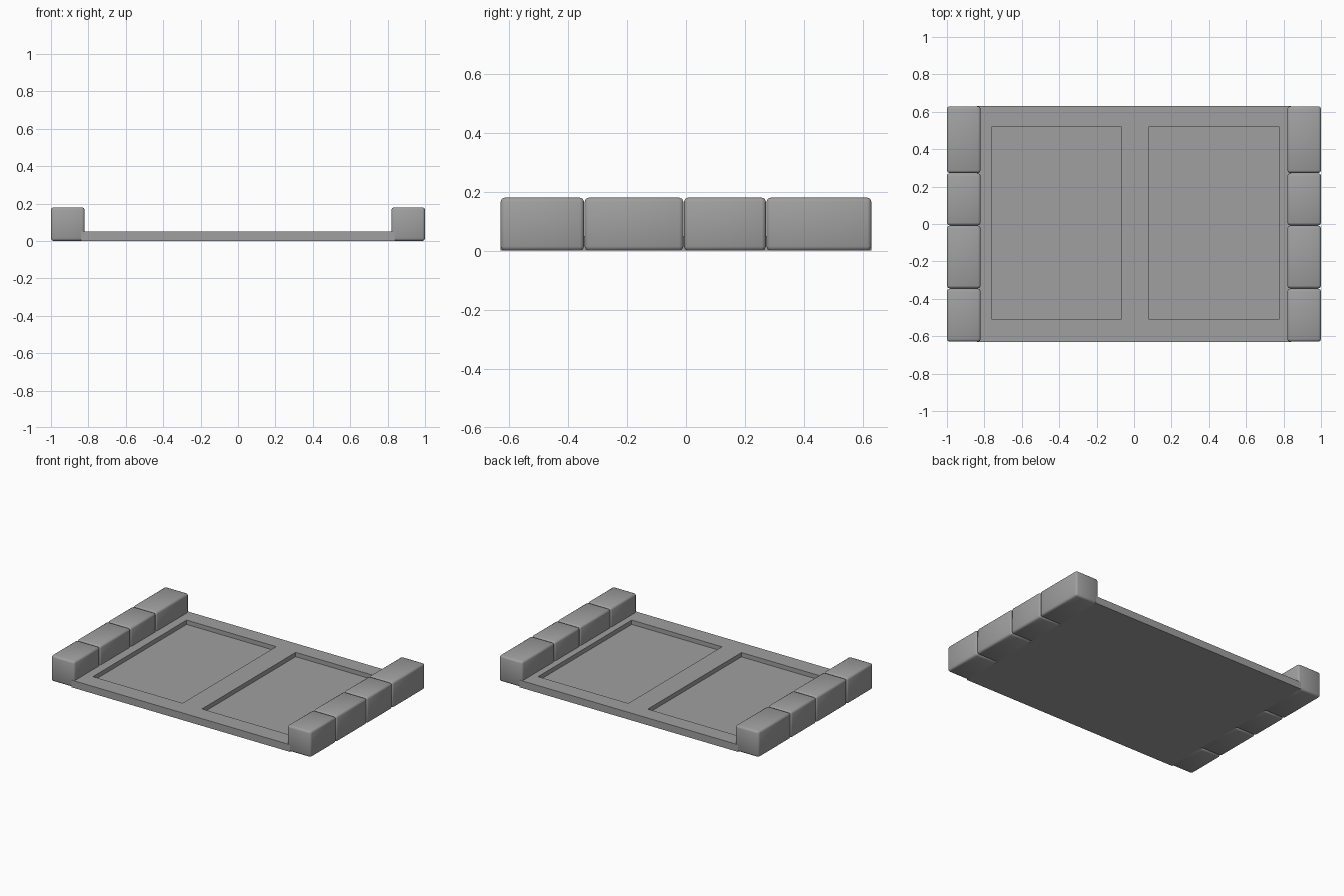
import bpy
import bmesh

if "Cube" in bpy.data.objects:
    bpy.data.objects.remove(bpy.data.objects["Cube"], do_unlink=True)

stone = bpy.data.materials.new("grey stone")
stone.use_nodes = True
GREY = (0.35, 0.35, 0.35, 1)
stone.diffuse_color = GREY
stone.node_tree.nodes["Principled BSDF"].inputs["Base Color"].default_value = GREY


def box_mesh(lo, hi):
    """A bmesh box between two corners."""
    bm = bmesh.new()
    bmesh.ops.create_cube(bm, size=1)
    for v in bm.verts:
        for i in range(3):
            v.co[i] = lo[i] if v.co[i] < 0 else hi[i]
    return bm


def finish(bm, name):
    bmesh.ops.recalc_face_normals(bm, faces=bm.faces[:])
    mesh = bpy.data.meshes.new(name)
    bm.to_mesh(mesh)
    bm.free()
    mesh.materials.append(stone)
    obj = bpy.data.objects.new(name, mesh)
    bpy.context.collection.objects.link(obj)
    return obj


# Floor slab with two sunken panels
HALF_Y, SLAB_TOP, PANEL_DEPTH = 0.63, 0.05, 0.03
PANELS_X = [(-0.76, -0.07), (0.08, 0.775)]
PANEL_Y = (-0.51, 0.52)
bm = box_mesh((-0.84, -HALF_Y, 0), (0.84, HALF_Y, SLAB_TOP))
cuts = [((x, 0, 0), (1, 0, 0)) for pair in PANELS_X for x in pair]
cuts += [((0, y, 0), (0, 1, 0)) for y in PANEL_Y]
for point, normal in cuts:
    bmesh.ops.bisect_plane(bm, geom=bm.verts[:] + bm.edges[:] + bm.faces[:],
                           plane_co=point, plane_no=normal)


def is_panel(face):
    c = face.calc_center_median()
    return (face.normal.z > 0.9 and PANEL_Y[0] < c.y < PANEL_Y[1]
            and any(a < c.x < b for a, b in PANELS_X))


bm.normal_update()
sunk = bmesh.ops.extrude_discrete_faces(bm, faces=[f for f in bm.faces if is_panel(f)])
for face in sunk["faces"]:
    bmesh.ops.translate(bm, verts=face.verts[:], vec=(0, 0, -PANEL_DEPTH))
finish(bm, "floor_slab")

# Rows of rounded blocks along both sides
JOINTS = [-HALF_Y, -0.345, -0.008, 0.272, HALF_Y]
for side, x0, x1 in (("right", -1, -0.82), ("left", 0.82, 1)):
    for i, (y0, y1) in enumerate(zip(JOINTS, JOINTS[1:])):
        bm = box_mesh((x0, y0 + 0.001, 0), (x1, y1 - 0.001, 0.18))
        bmesh.ops.bevel(bm, geom=bm.edges[:], offset=0.014, segments=2,
                        profile=0.5, affect="EDGES")
        block = finish(bm, f"{side}_block_{i + 1}")
        bpy.ops.object.select_all(action="DESELECT")
        block.select_set(True)
        bpy.context.view_layer.objects.active = block
        bpy.ops.object.shade_smooth_by_angle(angle=0.9)
